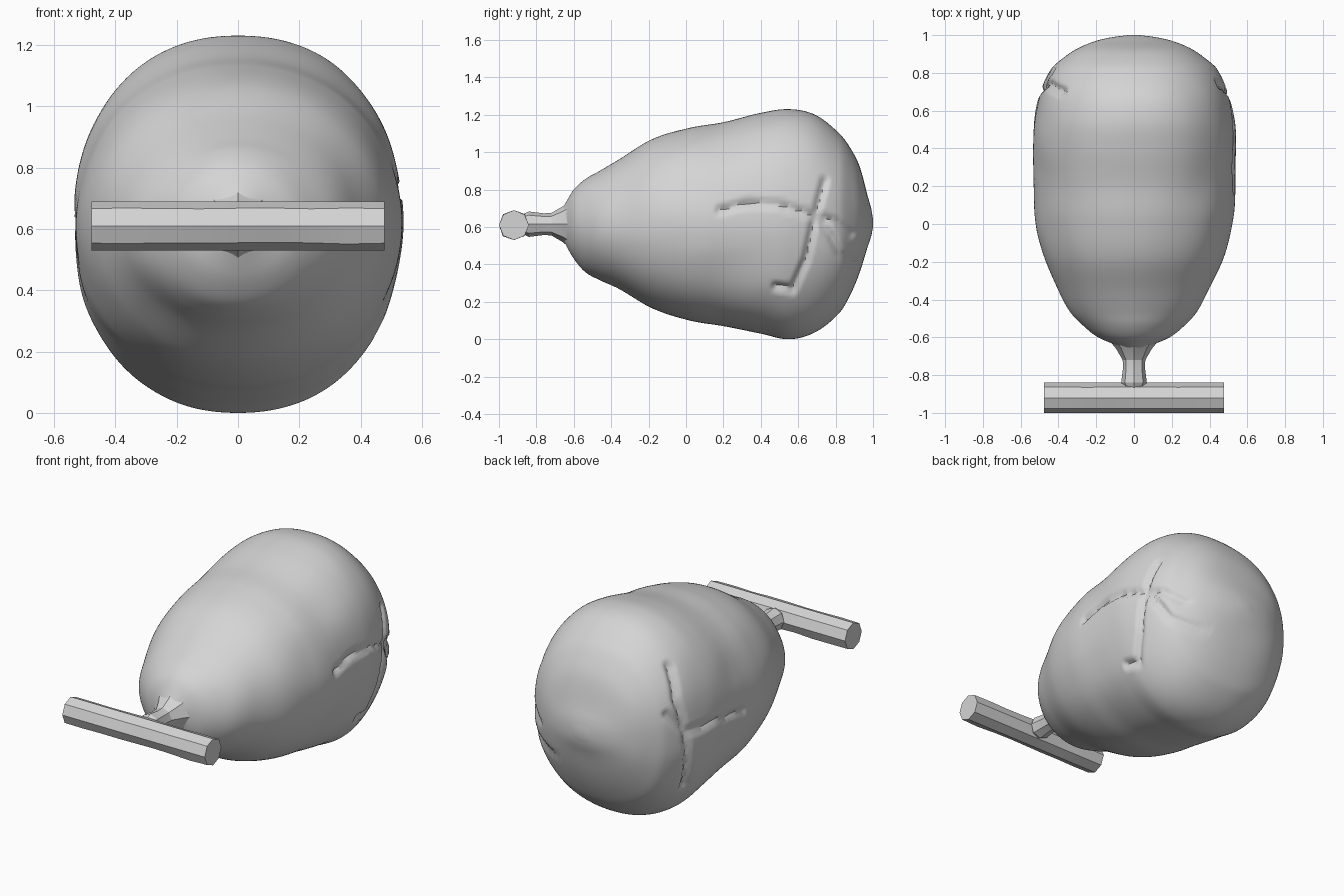
import bpy, bmesh, math
from mathutils import Vector, noise

cube = bpy.data.objects.get("Cube")
if cube:
    bpy.data.objects.remove(cube, do_unlink=True)

grey = (0.66, 0.66, 0.66, 1)
stone = bpy.data.materials.new("light grey")
stone.use_nodes = True
stone.diffuse_color = grey
stone.node_tree.nodes["Principled BSDF"].inputs["Base Color"].default_value = grey


def loft(name, rings, angle):
    """Skin a list of vertex rings, close both ends and shade."""
    bm = bmesh.new()
    loops = [[bm.verts.new(p) for p in ring] for ring in rings]
    for a, b in zip(loops, loops[1:]):
        n = len(a)
        for i in range(n):
            bm.faces.new((a[i], a[(i + 1) % n], b[(i + 1) % n], b[i]))
    bm.faces.new(loops[0])
    bm.faces.new(loops[-1])
    bmesh.ops.recalc_face_normals(bm, faces=bm.faces)
    mesh = bpy.data.meshes.new(name)
    bm.to_mesh(mesh)
    bm.free()
    mesh.materials.append(stone)
    obj = bpy.data.objects.new(name, mesh)
    bpy.context.collection.objects.link(obj)
    bpy.ops.object.select_all(action='DESELECT')
    obj.select_set(True)
    bpy.context.view_layer.objects.active = obj
    bpy.ops.object.shade_smooth_by_angle(angle=math.radians(angle))


# Body profile: y, half width, bottom, top
profile = [
    (-.67, .05, .56, .68), (-.64, .10, .50, .735), (-.60, .19, .43, .80),
    (-.54, .265, .36, .855), (-.47, .33, .32, .895), (-.36, .39, .27, .96),
    (-.18, .475, .165, 1.07), (.02, .52, .10, 1.13), (.20, .53, .07, 1.16),
    (.40, .535, .03, 1.21), (.55, .53, 0, 1.23), (.69, .50, .037, 1.20),
    (.82, .44, .14, 1.10), (.88, .375, .24, 1.02), (.93, .30, .36, .92),
    (.97, .20, .49, .77), (.99, .11, .55, .70), (1.0, .03, .60, .64),
]

# Creases gathered at a point on each side, as paths in (y, z)
creases = {
    1: [[(.18, .69), (.33, .73), (.50, .72), (.69, .66)],
        [(.69, .66), (.77, .56), (.82, .46), (.90, .40)],
        [(.69, .66), (.64, .42), (.57, .26), (.48, .28)],
        [(.69, .66), (.74, .85)], [(.69, .66), (.80, .63), (.88, .56)]],
    -1: [[(.20, .60), (.45, .64), (.71, .66), (.80, .78)],
         [(.71, .66), (.74, .85), (.70, 1.02)],
         [(.71, .66), (.66, .30)]],
}


def crease_depth(p):
    """Groove depth at a point, fading out from the nearest crease."""
    if abs(p.x) < .2:
        return 0
    best = 9
    q = Vector((p.y, p.z))
    for path in creases[1 if p.x > 0 else -1]:
        for a, b in zip(path, path[1:]):
            a, b = Vector(a), Vector(b)
            t = max(0, min(1, (q - a).dot(b - a) / (b - a).length_squared))
            best = min(best, (q - a.lerp(b, t)).length)
    return .025 * max(0, 1 - best / .03)


def slope(i):
    """Change of each profile value along y at row i."""
    a, b = profile[max(0, i - 1)], profile[min(len(profile) - 1, i + 1)]
    return [(v - u) / (b[0] - a[0]) for u, v in zip(a, b)]


def smooth_row(i, t):
    """Hermite blend between profile rows i and i + 1."""
    step = profile[i + 1][0] - profile[i][0]
    s = t * t * (3 - 2 * t)
    return [a + (b - a) * s + step * (m * t * (1 - t) ** 2 - n * t * t * (1 - t))
            for a, b, m, n in zip(profile[i], profile[i + 1], slope(i), slope(i + 1))]


def body_ring(y, w, lo, hi, sides=192):
    """Cross-section of the body, round at the front and squarer behind."""
    mid, h = (lo + hi) / 2, (hi - lo) / 2
    power = 1 - .09 * max(0, min(1, (y + .5) / .9))
    ring = []
    for k in range(sides):
        a = math.tau * k / sides
        c, d = math.cos(a), math.sin(a)
        x = math.copysign(abs(c) ** power, c) * w
        z = mid + math.copysign(abs(d) ** power, d) * h
        p = Vector((x, y, z))
        lump = .008 * noise.noise(p * 4) * min(1, w / .3) * abs(c)
        scale = 1 + (lump - crease_depth(p)) / max(w, .15)
        ring.append((x * scale, y, mid + (z - mid) * scale))
    return ring


# Pear-shaped body
rings = []
last = len(profile) - 2
for i in range(last + 1):
    steps = max(3, round((profile[i + 1][0] - profile[i][0]) / .013))
    for s in range(steps + (i == last)):
        rings.append(body_ring(*smooth_row(i, s / steps)))
loft("body", rings, 50)

# Short flared neck
neck = [(-.90, .04), (-.84, .068), (-.76, .058), (-.72, .06), (-.66, .095), (-.63, .12)]
loft("neck", [[(r * math.cos(math.tau * k / 8), y, .615 + r * math.sin(math.tau * k / 8))
               for k in range(8)] for y, r in neck], 25)

# Faceted crossbar with slightly worn edges
bar = []
for j in range(9):
    x = -.477 + .954 * j / 8
    ring = []
    for k in range(8):
        a = math.tau * k / 8
        wear = 0 if j in (0, 8) or k % 2 == 0 else .1 * noise.noise(Vector((x * 5, k * 1.7, .3)))
        r = .08 * (1 + wear)
        ring.append((x, -.92 + r * math.cos(a), .61 + r * math.sin(a)))
    bar.append(ring)
loft("crossbar", bar, 25)
